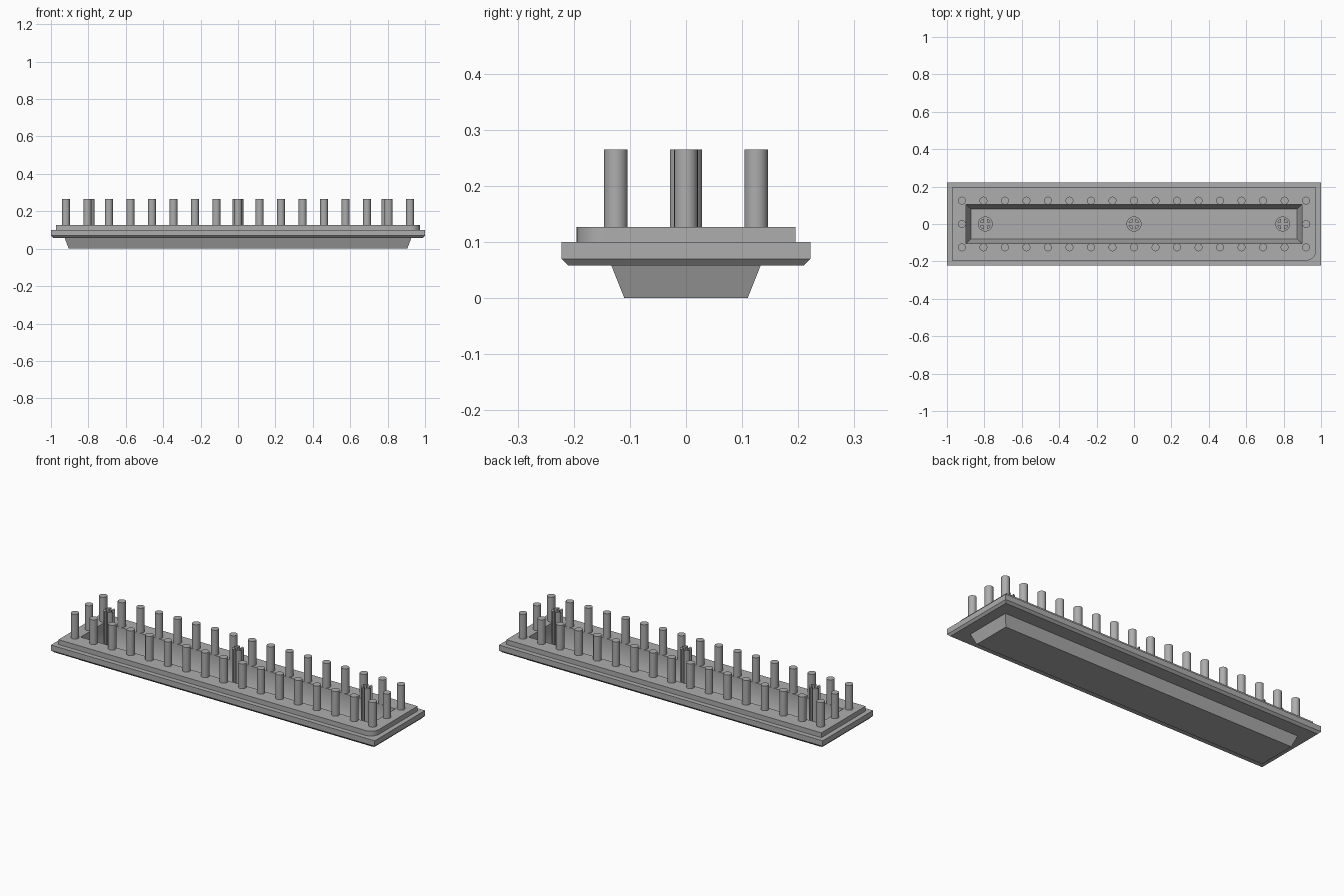
import bpy, bmesh
from math import sin, cos, pi, asin, sqrt

if "Cube" in bpy.data.objects:
    bpy.data.objects.remove(bpy.data.objects["Cube"], do_unlink=True)

grey = bpy.data.materials.new("plain grey")
grey.use_nodes = True
colour = (0.42, 0.42, 0.42, 1)
grey.diffuse_color = colour
grey.node_tree.nodes["Principled BSDF"].inputs["Base Color"].default_value = colour


def add_object(name, bm, smooth=False):
    bmesh.ops.recalc_face_normals(bm, faces=bm.faces)
    mesh = bpy.data.meshes.new(name)
    bm.to_mesh(mesh)
    bm.free()
    obj = bpy.data.objects.new(name, mesh)
    mesh.materials.append(grey)
    bpy.context.collection.objects.link(obj)
    if smooth:
        bpy.ops.object.select_all(action="DESELECT")
        obj.select_set(True)
        bpy.context.view_layer.objects.active = obj
        bpy.ops.object.shade_smooth_by_angle(angle=pi / 6)
    return obj


def loft(name, rings, smooth=False):
    """Skin a stack of equal-length point loops and cap both ends."""
    bm = bmesh.new()
    loops = [[bm.verts.new(p) for p in ring] for ring in rings]
    n = len(loops[0])
    for low, high in zip(loops, loops[1:]):
        for i in range(n):
            j = (i + 1) % n
            bm.faces.new((low[i], low[j], high[j], high[i]))
    bm.faces.new(loops[0][::-1])
    bm.faces.new(loops[-1])
    bmesh.ops.remove_doubles(bm, verts=bm.verts, dist=1e-5)
    return add_object(name, bm, smooth)


def rectangle(hx, hy, z, radius=0, steps=8):
    """Rectangle whose front corner at +x may be rounded."""
    points = [(hx, hy, z), (-hx, hy, z), (-hx, -hy, z)]
    for i in range(steps + 1):
        a = -pi / 2 + pi / 2 * i / steps
        points.append((hx - radius + radius * cos(a), -hy + radius + radius * sin(a), z))
    return points


def cylinder(name, x, y, r, z0, z1, sides=24):
    circle = [(x + r * cos(2 * pi * i / sides), y + r * sin(2 * pi * i / sides))
              for i in range(sides)]
    return loft(name, [[(*p, z) for p in circle] for z in (z0, z1)], True)


# Tray: tapered base, chamfered flange, raised step and open pocket
top, tip, floor = 0.127, 0.265, 0.012
loft("tray", [
    rectangle(0.905, 0.11, 0),
    rectangle(0.927, 0.133, 0.058),
    rectangle(0.989, 0.21, 0.058),
    rectangle(1, 0.222, 0.07),
    rectangle(1, 0.222, 0.1),
    rectangle(0.973, 0.195, 0.1, 0.05),
    rectangle(0.973, 0.195, top, 0.05),
    rectangle(0.899, 0.105, top),
    rectangle(0.899, 0.105, 0.07),
    rectangle(0.872, 0.08, floor),
], True)

# Round pins around the rim
spots = [(-0.92 + 0.115 * i, y) for i in range(17) for y in (-0.125, 0.125)]
for x, y in spots + [(-0.92, 0), (0.92, 0)]:
    cylinder("rim_pin", x, y, 0.021, top - 0.005, tip)

# Split posts: a collar and four quarter-round prongs each
r, gap = 0.03, 0.008
start = asin(gap / r)
for cx in (-0.795, 0, 0.795):
    cylinder("post_collar", cx, 0, 0.04, floor - 0.004, 0.035)
    for sx in (-1, 1):
        for sy in (-1, 1):
            outline = [(gap, gap)]
            for i in range(7):
                a = start + (pi / 2 - 2 * start) * i / 6
                outline.append((r * cos(a), r * sin(a)))
            loft("post_prong", [[(cx + sx * px, sy * py, z) for px, py in outline]
                                for z in (0.03, tip)], True)
